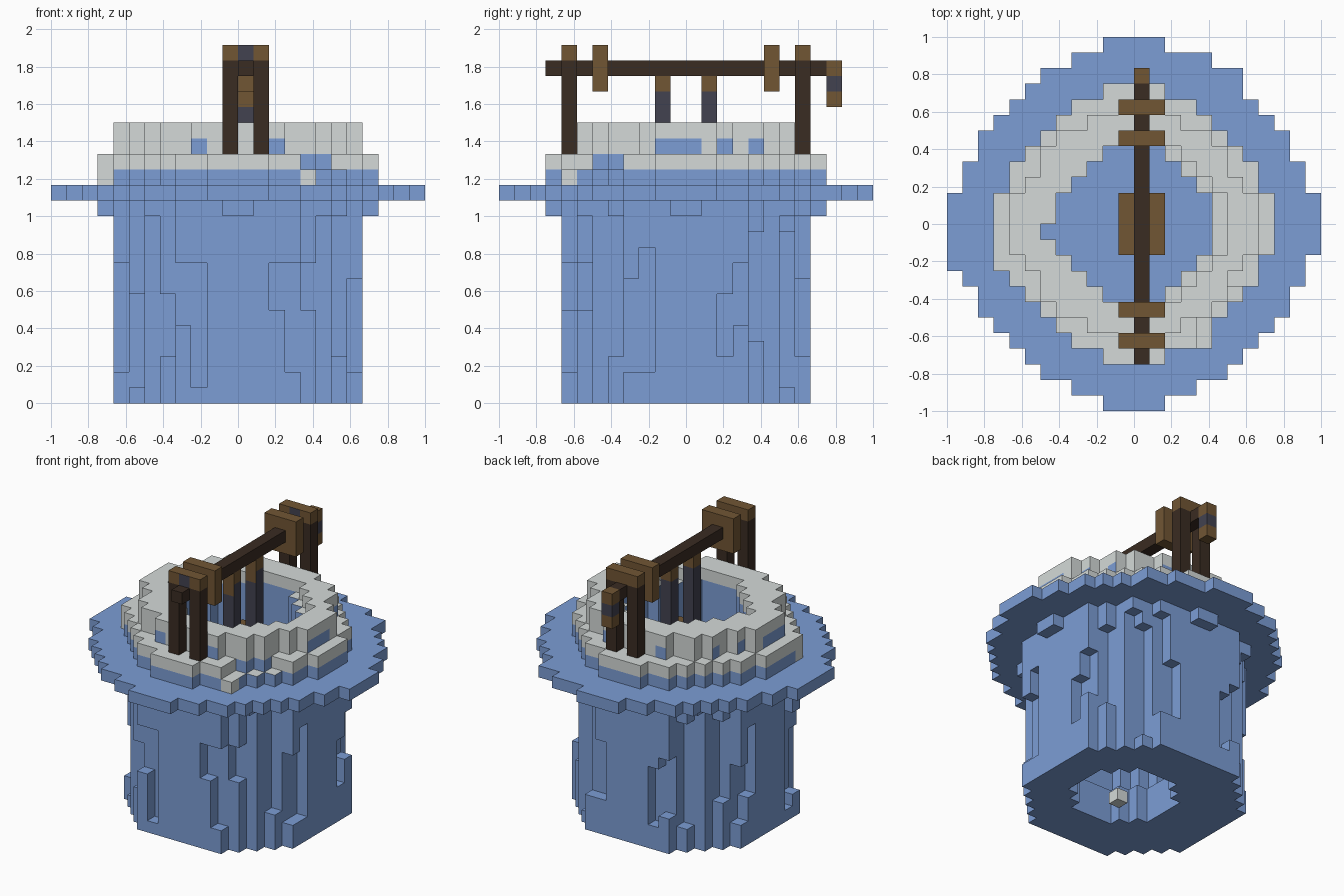
import bpy, bmesh, random
from mathutils import Vector

random.seed(4)
U = 1 / 12  # edge of one block

cube = bpy.data.objects.get("Cube")
if cube:
    bpy.data.objects.remove(cube, do_unlink=True)


def material(name, rgb):
    m = bpy.data.materials.new(name)
    m.use_nodes = True
    m.diffuse_color = (*rgb, 1)
    m.node_tree.nodes["Principled BSDF"].inputs["Base Color"].default_value = (*rgb, 1)
    return m


BLUE = material("blue", (0.2, 0.337, 0.665))
GREY = material("light grey", (0.66, 0.7, 0.69))
DARK = material("dark wood", (0.042, 0.025, 0.016))
BROWN = material("brown wood", (0.165, 0.092, 0.034))
SLATE = material("slate", (0.054, 0.054, 0.08))


def disc(widths):
    """Blocks of a stepped disc; widths are half row lengths, outermost row first."""
    n = len(widths)
    cells = set()
    for row, w in enumerate(widths):
        y = n - 1 - row
        for x in range(-w, w):
            cells |= {(x, y), (x, -1 - y)}
    return cells


def finish(name, bm, mats):
    mesh = bpy.data.meshes.new(name)
    bm.to_mesh(mesh)
    bm.free()
    for m in mats:
        mesh.materials.append(m)
    obj = bpy.data.objects.new(name, mesh)
    bpy.context.collection.objects.link(obj)


SIDES = [Vector(d) for d in
         ((1, 0, 0), (-1, 0, 0), (0, 1, 0), (0, -1, 0), (0, 0, 1), (0, 0, -1))]


def blocks(name, cells, mats, rule=lambda c, d: 0):
    """Outer skin of a set of blocks, coloured by a rule on block and direction."""
    bm = bmesh.new()
    for c in sorted(cells):
        for d in SIDES:
            if tuple(int(a + b) for a, b in zip(c, d)) in cells:
                continue
            u = Vector((d.y, d.z, d.x))
            v = d.cross(u)
            mid = Vector(c) + Vector((.5, .5, .5)) + d / 2
            corners = [mid + (u * a + v * b) / 2
                       for a, b in ((-1, -1), (1, -1), (1, 1), (-1, 1))]
            face = bm.faces.new([bm.verts.new(p * U) for p in corners])
            face.material_index = rule(c, d)
    bmesh.ops.remove_doubles(bm, verts=bm.verts, dist=U / 100)
    finish(name, bm, mats)


def box(name, low, high, mat, front=None):
    """Box between two corners given in blocks, with an optional front colour."""
    bm = bmesh.new()
    bmesh.ops.create_cube(bm, size=1)
    bm.normal_update()
    for f in bm.faces:
        f.material_index = 1 if front and f.normal.y < -.5 else 0
    for v in bm.verts:
        v.co = Vector([(h if t > 0 else l) * U for t, l, h in zip(v.co, low, high)])
    finish(name, bm, [mat, front] if front else [mat])


# Plan shapes
hole = disc([2, 3, 4, 5, 5]) | {(-6, -1)}
pit = {(x + 1, y) for x, y in disc([2, 3, 4, 4])}
wall_core = disc([2, 4, 6, 6, 7, 7, 8, 8])
wall_wide = disc([4, 5, 6, 7, 8, 8, 8, 8])
collar = disc([2, 4, 5, 6, 7, 8, 8, 9, 9]) | {(-9, -3)}
brim = disc([2, 4, 6, 7, 8, 9, 10, 10, 11, 11, 12, 12])
brim |= {(-12, -3), (4, 10), (6, 9)}
crown = disc([3, 5, 6, 6, 7, 8, 8])
crown_hole = hole | {(x + 1, y) for x, y in hole}

# Shaft wall with ragged outer columns, narrower opening at the foot
shaft = {(x, y, z) for x, y in wall_core for z in range(13)
         if (x, y) not in (pit if z < 3 else hole)}
for x, y in sorted(wall_wide - wall_core):
    foot, top = random.randint(1, 6), random.randint(7, 12)
    shaft |= {(x, y, z) for z in range(13) if z < foot or z >= top}
for t in (-1, 0):
    shaft |= {(t, 8, 12), (t, -9, 12), (8, t, 12), (-9, t, 12)}
for x, y in ((5, 6), (-6, 6), (5, -7), (-6, -7)):
    shaft.add((x, y, 12))
blocks("shaft_wall", shaft, [BLUE])

# Water floor and a loose stone beneath it
blocks("water", {(x, y, 6) for x, y in hole}, [BLUE])
box("loose_stone", (-1, -3, 1), (0, -2, 2), GREY)

# Wide brim
blocks("brim", {(x, y, 13) for x, y in brim - hole}, [BLUE])


# Collar with a broken corner, and the crown above it
def broken(x, y):
    return x > 3 and y < -4 and (x, y) not in crown


def stone_rule(c, d):
    x, y, z = c
    if d.z > 0 or z == 17:
        return 1
    if (x + d.x, y + d.y) in hole:
        return 0
    if z == 16:
        return 0 if (d.x and y in {-2, -1, 0, 2, 4}) or (d.y and x in {-3, 2}) else 1
    if z == 15:
        return 0 if x > 3 and y < -4 or (x, y) == (8, -3) else 1
    return 1 if (x, y) in {(4, -8), (-9, -3)} else 0


stone = {(x, y, 14) for x, y in (collar | {(4, -8)}) - hole}
stone |= {(x, y, 15) for x, y in collar - hole if not broken(x, y)}
stone |= {(x, y, 16) for x, y in crown - hole}
stone |= {(x, y, 17) for x, y in crown - crown_hole}
blocks("stone_collar", stone, [BLUE, GREY], stone_rule)

# Post pairs with joined caps and the plates next to them
for end, post_y, plate_y in (("front", -8, -6), ("back", 7, 5)):
    for side, x in (("right", -1), ("left", 1)):
        box(f"{end}_{side}_post", (x, post_y, 16), (x + 1, post_y + 1, 22), DARK)
        box(f"{end}_{side}_post_cap", (x, post_y, 22), (x + 1, post_y + 1, 23), BROWN)
    box(f"{end}_cap_middle", (0, post_y, 22), (1, post_y + 1, 23), BROWN, SLATE)
    box(f"{end}_plate", (-1, plate_y, 20), (2, plate_y + 1, 23), BROWN)

# Axle and crank
box("axle", (0, -9, 21), (1, 9, 22), DARK)
for name, z, mat in (("crank_top", 21, BROWN), ("crank_arm", 20, SLATE),
                     ("crank_grip", 19, BROWN)):
    box(name, (0, 9, z), (1, 10, z + 1), mat)

# Ropes and hanging bucket
for end, y in (("front", -2), ("back", 1)):
    box(f"{end}_rope_knot", (0, y, 20), (1, y + 1, 21), BROWN)
    box(f"{end}_rope_wrap", (0, y, 19), (1, y + 1, 20), SLATE, BROWN)
    box(f"{end}_rope", (0, y, 15), (1, y + 1, 19), SLATE)
box("bucket", (-1, -2, 12), (2, 2, 15), BROWN)
